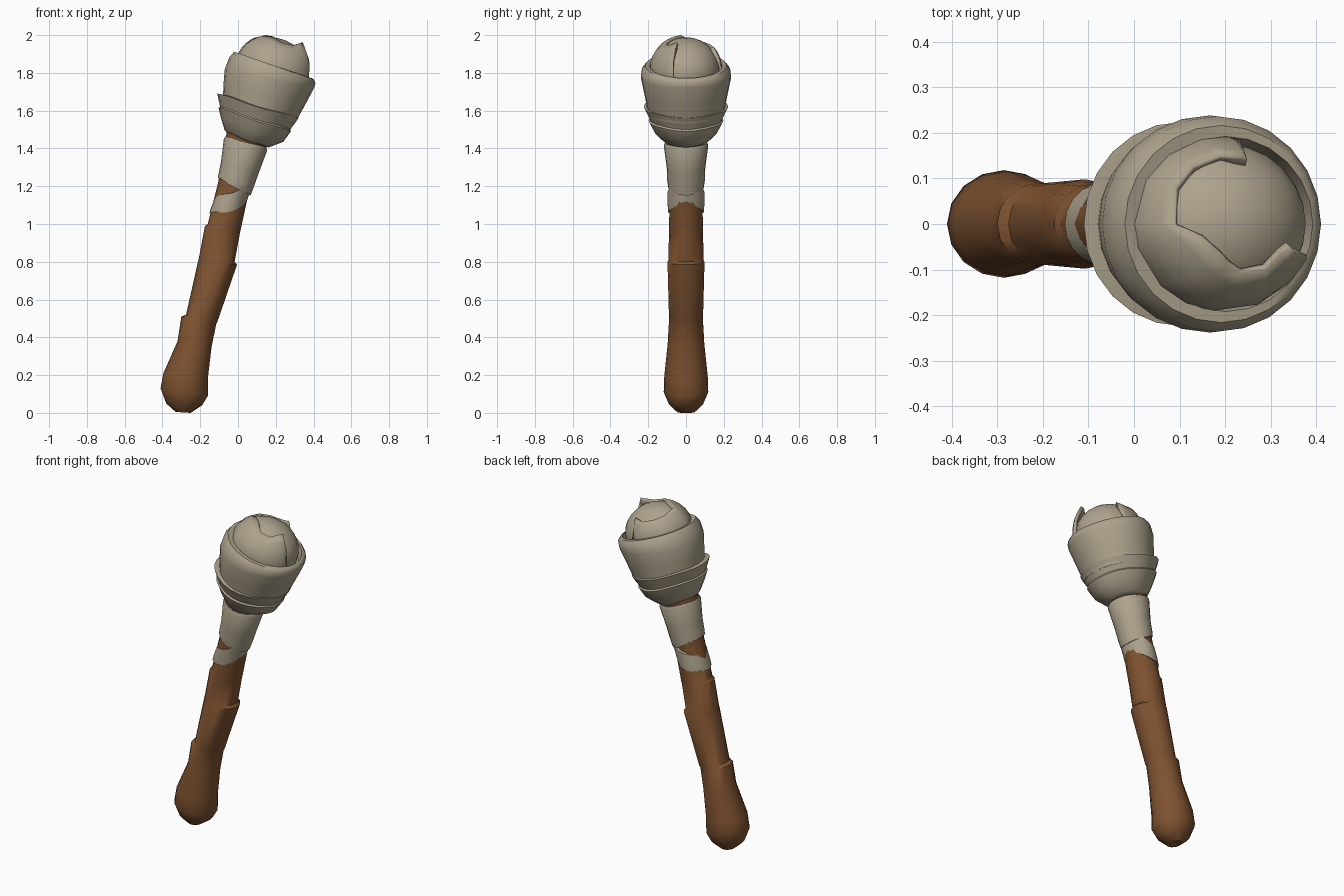
import bpy, bmesh, math
from mathutils import Vector

old = bpy.data.objects.get("Cube")
if old:
    bpy.data.objects.remove(old, do_unlink=True)


def make_material(name, color):
    m = bpy.data.materials.new(name)
    m.use_nodes = True
    m.diffuse_color = color
    bsdf = m.node_tree.nodes["Principled BSDF"]
    bsdf.inputs["Base Color"].default_value = color
    bsdf.inputs["Roughness"].default_value = 0.8
    return m


wood = make_material("brown_wood", (0.21, 0.085, 0.03, 1))
cloth = make_material("beige_cloth", (0.42, 0.365, 0.265, 1))


def finish(bm, name, mat, angle=40):
    bmesh.ops.recalc_face_normals(bm, faces=bm.faces[:])
    me = bpy.data.meshes.new(name)
    bm.to_mesh(me)
    bm.free()
    ob = bpy.data.objects.new(name, me)
    bpy.context.collection.objects.link(ob)
    me.materials.append(mat)
    bpy.ops.object.select_all(action='DESELECT')
    ob.select_set(True)
    bpy.context.view_layer.objects.active = ob
    bpy.ops.object.shade_smooth_by_angle(angle=math.radians(angle))
    return ob


def loft(name, stations, mat, sides=20, wave=0.0):
    """Tilted elliptical rings: right edge x, z; left edge x, z; half depth."""
    bm = bmesh.new()
    rings = []
    for x0, z0, x1, z1, depth in stations:
        mid = Vector(((x0 + x1) / 2, 0, (z0 + z1) / 2))
        half = Vector(((x1 - x0) / 2, 0, (z1 - z0) / 2))
        ring = []
        for i in range(sides):
            a = math.tau * i / sides
            p = mid + half * math.cos(a) + Vector((0, depth * math.sin(a), 0))
            p.z += wave * math.sin(3 * a) * math.sin(a)
            ring.append(bm.verts.new(p))
        rings.append(ring)
    for r, s in zip(rings, rings[1:]):
        for i in range(sides):
            j = (i + 1) % sides
            bm.faces.new((r[i], r[j], s[j], s[i]))
    bm.faces.new(rings[0])
    bm.faces.new(rings[-1])
    return finish(bm, name, mat)


# Club-shaped wooden handle with small chipped steps
loft("handle", [
    (-0.33, 0.005, -0.25, 0.0, 0.045),
    (-0.38, 0.05, -0.19, 0.04, 0.09),
    (-0.41, 0.13, -0.16, 0.09, 0.118),
    (-0.395, 0.21, -0.16, 0.18, 0.115),
    (-0.32, 0.38, -0.14, 0.35, 0.097),
    (-0.30, 0.51, -0.115, 0.47, 0.09),
    (-0.275, 0.52, -0.11, 0.48, 0.09),
    (-0.21, 0.81, -0.005, 0.785, 0.098),
    (-0.207, 0.82, -0.018, 0.8, 0.093),
    (-0.175, 0.99, 0.01, 0.95, 0.09),
    (-0.16, 1.0, 0.012, 0.96, 0.09),
    (-0.105, 1.22, 0.06, 1.18, 0.085),
    (-0.07, 1.43, 0.13, 1.37, 0.1),
    (-0.055, 1.51, 0.165, 1.43, 0.11)], wood, 16)

# Two cloth wraps around the neck, parted on the right side
loft("lower_neck_wrap", [
    (-0.152, 1.055, 0.036, 1.085, 0.094),
    (-0.145, 1.08, 0.05, 1.13, 0.097),
    (-0.122, 1.14, 0.075, 1.21, 0.098)], cloth, wave=0.008)
loft("upper_neck_wrap", [
    (-0.107, 1.245, 0.066, 1.15, 0.094),
    (-0.102, 1.27, 0.085, 1.2, 0.1),
    (-0.09, 1.33, 0.11, 1.27, 0.102),
    (-0.075, 1.45, 0.155, 1.39, 0.118),
    (-0.068, 1.463, 0.15, 1.405, 0.112)], cloth, wave=0.004)

# Overlapping bands of the wrapped head
loft("lower_head_band", [
    (-0.055, 1.48, 0.16, 1.405, 0.11),
    (-0.07, 1.495, 0.18, 1.412, 0.125),
    (-0.09, 1.56, 0.24, 1.435, 0.167),
    (-0.103, 1.615, 0.28, 1.49, 0.198),
    (-0.095, 1.62, 0.277, 1.5, 0.19),
    (-0.11, 1.69, 0.32, 1.56, 0.224),
    (-0.08, 1.685, 0.30, 1.57, 0.2)], cloth, 24, 0.006)
loft("upper_head_band", [
    (-0.08, 1.64, 0.30, 1.53, 0.2),
    (-0.077, 1.74, 0.355, 1.63, 0.22),
    (-0.07, 1.82, 0.403, 1.72, 0.238),
    (-0.045, 1.885, 0.41, 1.745, 0.236),
    (-0.02, 1.912, 0.402, 1.765, 0.216),
    (0.01, 1.897, 0.392, 1.772, 0.192),
    (0.03, 1.84, 0.375, 1.72, 0.175)], cloth, 24)

# Tilted frame of the head top
ORIGIN = Vector((0.19, 0, 1.82))
SIDE = Vector((0.92, 0, -0.38))
UP = Vector((0.38, 0, 0.92))


def crown_point(angle, elev, radius, height, lift=0.0):
    a, e = math.radians(angle), math.radians(elev)
    r = radius * math.cos(e)
    return (ORIGIN + SIDE * (r * math.cos(a)) + Vector((0, r * math.sin(a) * 0.93, 0))
            + UP * (height * math.sin(e) + lift))


# Inner padded dome
bm = bmesh.new()
bmesh.ops.create_uvsphere(bm, u_segments=24, v_segments=14, radius=1)
for v in bm.verts:
    v.co = ORIGIN + SIDE * (v.co.x * 0.192) + Vector((0, v.co.y * 0.178, 0)) + UP * (v.co.z * 0.165)
finish(bm, "inner_dome", cloth, 60)

# Loose outer fold: angle, top elevation, lift of the free edge
edge = [(80, 8, 0), (87, 42, 0.012), (105, 35, 0), (128, 33, 0), (150, 34, 0),
        (180, 40, 0), (196, 57, 0), (225, 62, 0), (245, 60, 0), (264, 56, 0),
        (292, 56, 0.005), (315, 61, 0.02), (328, 60, 0.035), (335, 35, 0.015), (340, 5, 0)]
bm = bmesh.new()
columns = []
STEPS = 6
for angle, top, lift in edge:
    col = []
    for k in range(STEPS + 1):
        t = k / STEPS
        p = crown_point(angle, -15 + (top + 15) * t, 0.207, 0.18, lift * t * t)
        col.append(bm.verts.new(p))
    columns.append(col)
for c, d in zip(columns, columns[1:]):
    for k in range(STEPS):
        bm.faces.new((c[k], d[k], d[k + 1], c[k + 1]))
fold = finish(bm, "outer_fold", cloth, 50)
mod = fold.modifiers.new("thickness", 'SOLIDIFY')
mod.thickness = 0.018
mod.offset = -1
